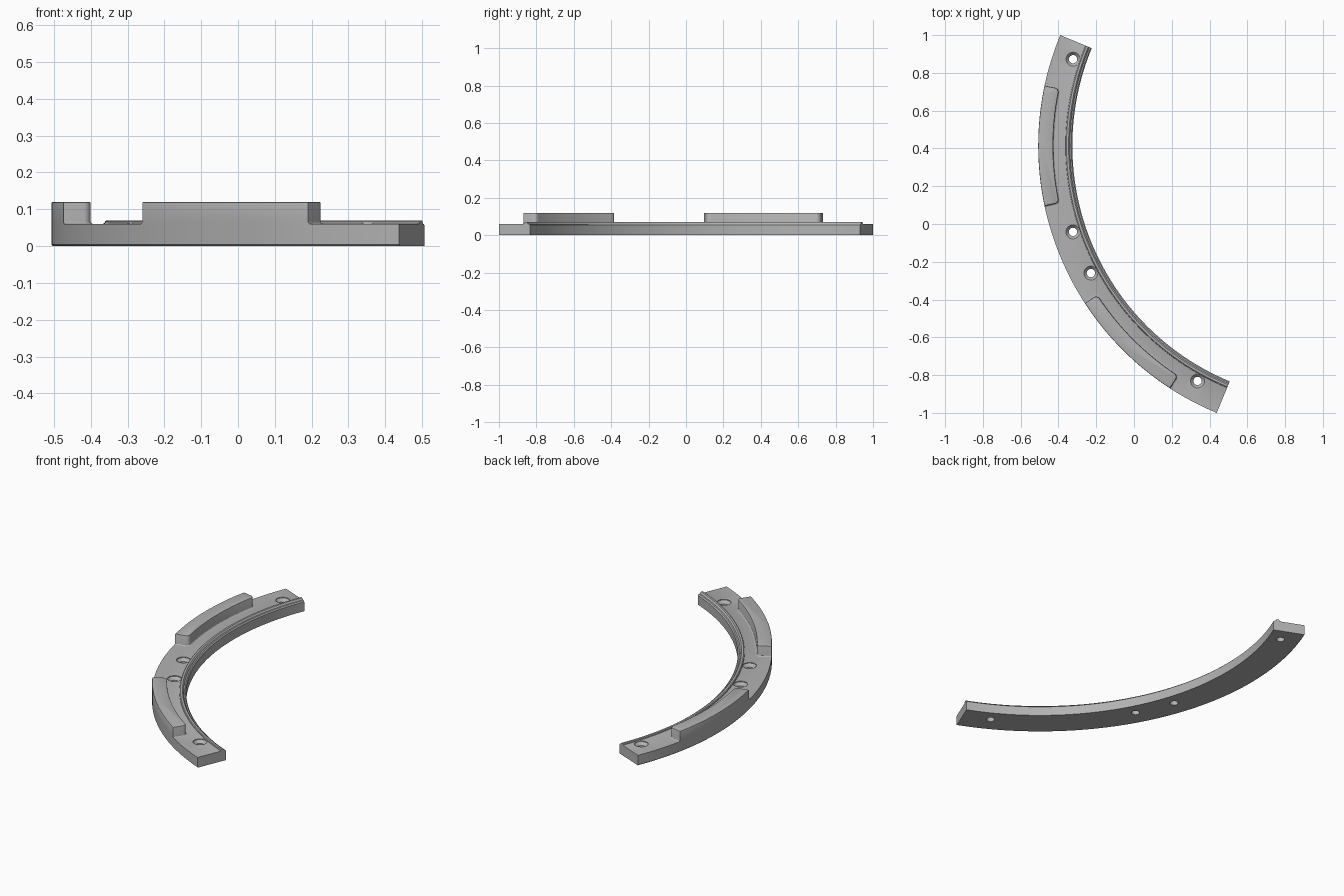
import bpy, bmesh, math

if "Cube" in bpy.data.objects:
    bpy.data.objects.remove(bpy.data.objects["Cube"])

CX, CY = 1.0237, 0.4142          # centre of the ring the segment belongs to
R_OUT, R_IN, R_BLOCK = 1.5307, 1.35, 1.452
FLOOR, TOP = 0.06, 0.12

grey = bpy.data.materials.new("plain grey")
grey.diffuse_color = (0.45, 0.45, 0.45, 1)
grey.use_nodes = True
grey.node_tree.nodes["Principled BSDF"].inputs["Base Color"].default_value = grey.diffuse_color


def polar(r, deg):
    a = math.radians(deg)
    return CX + r * math.cos(a), CY + r * math.sin(a)


def stitch(name, rings):
    """Join equal closed rings of points into a capped solid."""
    bm = bmesh.new()
    loops = [[bm.verts.new(p) for p in ring] for ring in rings]
    n = len(loops[0])
    for a, b in zip(loops, loops[1:]):
        for i in range(n):
            j = (i + 1) % n
            bm.faces.new((a[i], a[j], b[j], b[i]))
    bm.faces.new(loops[0][::-1])
    bm.faces.new(loops[-1])
    bmesh.ops.recalc_face_normals(bm, faces=bm.faces)
    me = bpy.data.meshes.new(name)
    bm.to_mesh(me)
    bm.free()
    ob = bpy.data.objects.new(name, me)
    bpy.context.collection.objects.link(ob)
    me.materials.append(grey)
    return ob


def smooth(ob):
    bpy.ops.object.select_all(action='DESELECT')
    ob.select_set(True)
    bpy.context.view_layer.objects.active = ob
    bpy.ops.object.shade_smooth_by_angle(angle=math.radians(30))


# Curved base: quarter-circle sweep with a raised lip along the inner edge
profile = [(R_IN, 0), (R_IN, 0.054), (1.356, 0.060), (1.363, 0.061), (1.366, 0.067),
           (1.370, 0.070), (1.381, 0.070), (1.385, 0.067), (1.386, 0.063), (1.392, FLOOR),
           (R_OUT, FLOOR), (R_OUT, 0.004), (R_OUT - 0.004, 0)]
base = stitch("curved_base", [[(*polar(r, 157.5 + k * 0.5), z) for r, z in profile]
                              for k in range(181)])


# Countersunk screw holes
def hole_cutter(i, deg):
    x, y = polar(1.422, deg)
    steps = [(0.022, -0.02), (0.022, 0.040), (0.037, 0.056), (0.037, 0.09)]
    circle = [(math.cos(t * math.tau / 32), math.sin(t * math.tau / 32)) for t in range(32)]
    ob = stitch(f"hole_cutter_{i}", [[(x + r * c, y + r * s, z) for c, s in circle]
                                     for r, z in steps])
    ob.hide_render = True
    return ob


cutters = [hole_cutter(i, d) for i, d in enumerate((161.2, 198.7, 208.3, 241.1))]
for c in cutters:
    m = base.modifiers.new("hole", 'BOOLEAN')
    m.operation, m.solver, m.object = 'DIFFERENCE', 'EXACT', c
bpy.context.view_layer.objects.active = base
for m in list(base.modifiers):
    bpy.ops.object.modifier_apply(modifier=m.name)
for c in cutters:
    bpy.data.objects.remove(c, do_unlink=True)
smooth(base)


# Raised blocks, flush with the outer wall, with rounded inner corners
def footprint(mid, grow, z):
    half = 12 + math.degrees(grow / 1.49)
    inner, rad = R_BLOCK - grow, 0.022 + grow
    outer = R_OUT + min(grow, 0)
    turn = math.degrees(rad / inner)
    pts = [polar(outer, mid - half + 2 * half * k / 48) for k in range(49)]
    for k in range(9):
        t = math.radians(90 * k / 8)
        pts.append(polar(inner + rad * (1 - math.sin(t)), mid + half - turn * (1 - math.cos(t))))
    span = half - turn
    pts += [polar(inner, mid + span - 2 * span * k / 48) for k in range(1, 48)]
    for k in range(8, -1, -1):
        t = math.radians(90 * k / 8)
        pts.append(polar(inner + rad * (1 - math.sin(t)), mid - half + turn * (1 - math.cos(t))))
    return [(x, y, z) for x, y in pts]


layers = [(0.008, FLOOR), (0.004, 0.061), (0.001, 0.064), (0, 0.068),
          (0, TOP - 0.004), (-0.0012, TOP - 0.0012), (-0.004, TOP)]
for name, mid in (("upper_raised_block", 180), ("lower_raised_block", 225)):
    smooth(stitch(name, [footprint(mid, g, z) for g, z in layers]))
